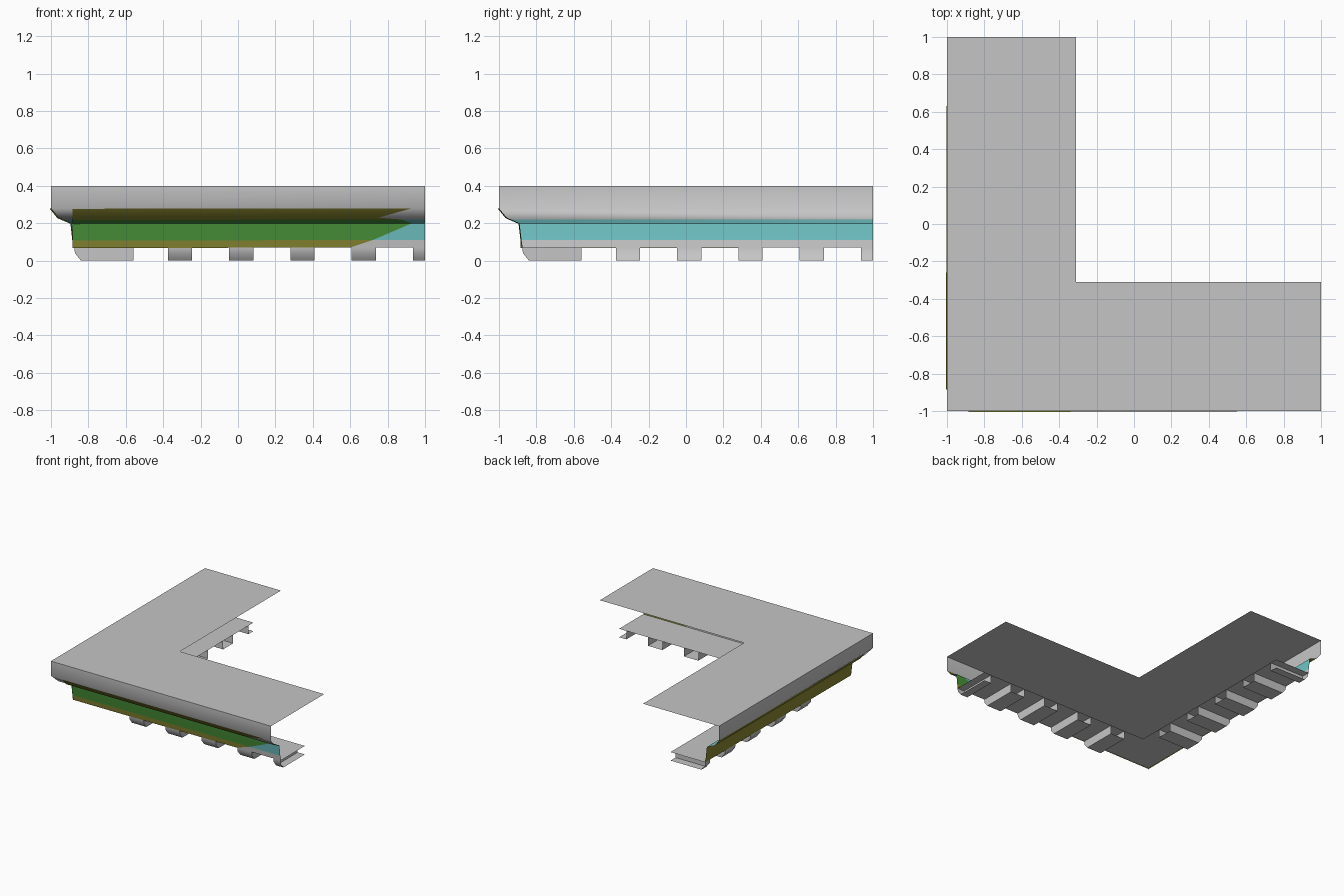
import bpy, bmesh, math

cube = bpy.data.objects.get("Cube")
if cube:
    bpy.data.objects.remove(cube)


def material(name, r, g, b):
    m = bpy.data.materials.new(name)
    m.use_nodes = True
    m.diffuse_color = (r, g, b, 1)
    m.node_tree.nodes["Principled BSDF"].inputs["Base Color"].default_value = (r, g, b, 1)
    return m


MATS = [material("stone_gray", 0.56, 0.56, 0.56), material("pale_cyan", 0.16, 0.54, 0.55),
        material("olive", 0.25, 0.24, 0.03), material("leaf_green", 0.065, 0.29, 0.04)]
GRAY, CYAN, OLIVE, GREEN = range(4)


def build(name, faces):
    """Make one object from (points, material) pairs."""
    bm = bmesh.new()
    for pts, mat in faces:
        f = bm.faces.new([bm.verts.new(p) for p in pts])
        f.material_index = mat
    bmesh.ops.remove_doubles(bm, verts=bm.verts, dist=0.0001)
    me = bpy.data.meshes.new(name)
    bm.to_mesh(me)
    bm.free()
    for m in MATS:
        me.materials.append(m)
    ob = bpy.data.objects.new(name, me)
    bpy.context.collection.objects.link(ob)
    bpy.ops.object.select_all(action="DESELECT")
    ob.select_set(True)
    bpy.context.view_layer.objects.active = ob
    bpy.ops.object.shade_smooth_by_angle(angle=math.radians(50))


def swapped(faces):
    """Reflect the front arm across the diagonal to get the side arm."""
    return [([(y, x, z) for x, y, z in reversed(pts)], mat) for pts, mat in faces]


def strip(a, b, start_a, start_b, end, mat):
    """Quad running along x between two (y, z) profile points."""
    return ([(end, *a), (start_a, *a), (start_b, *b), (end, *b)], mat)


# Open cornice shell: top slab, curved moulding, leaning wall, lower slab
profile = [(-0.31, 0.4), (-1, 0.4), (-1, 0.28), (-0.96, 0.23), (-0.937, 0.22),
           (-0.89, 0.2), (-0.88, 0.11), (-0.875, 0.07), (-0.56, 0.07)]
colours = [GRAY, GRAY, GRAY, GRAY, CYAN, CYAN, GRAY, GRAY]
arm = [strip(a, b, a[0], b[0], 1, c) for a, b, c in zip(profile, profile[1:], colours)]
build("cornice_shell", arm + swapped(arm))

# Hollow blocks under the lower slab, open at the back
block = [(-0.875, 0.07), (-0.872, 0.04), (-0.84, 0), (-0.56, 0)]
back = (-0.56, 0.07)
blocks = []
for i in range(5):
    x0 = -0.375 + 0.3275 * i
    x1 = min(x0 + 0.13, 1)
    blocks += [strip(a, b, x0, x0, x1, GRAY) for a, b in zip(block, block[1:])]
    side = block + [back]
    blocks.append(([(x0, *p) for p in reversed(side)], GRAY))
    if x1 < 1:
        blocks.append(([(x1, *p) for p in side], GRAY))
build("front_blocks", blocks)
build("side_blocks", swapped(blocks))


# Thin painted skins that sink into the shell towards the open ends
def skin(crossings, tints):
    faces = []
    band = profile[2:8]

    def point(x, p, cross):
        d = 0.003 * (cross - x)
        return (x, p[0] - d, p[1] - d / 2)

    for i, tint in enumerate(tints):
        a, b, ca, cb = band[i], band[i + 1], crossings[i], crossings[i + 1]
        faces.append(([point(1, a, ca), point(-0.885, a, ca),
                       point(-0.885, b, cb), point(1, b, cb)], tint))
    return faces


build("front_painted_skin", skin([0.93, 0.75, 0.87, 0.93, 0.72, 0.6],
                                 [OLIVE, OLIVE, GREEN, GREEN, OLIVE]))
build("side_painted_skin", swapped(skin([1.01] * 6, [OLIVE] * 5)))
